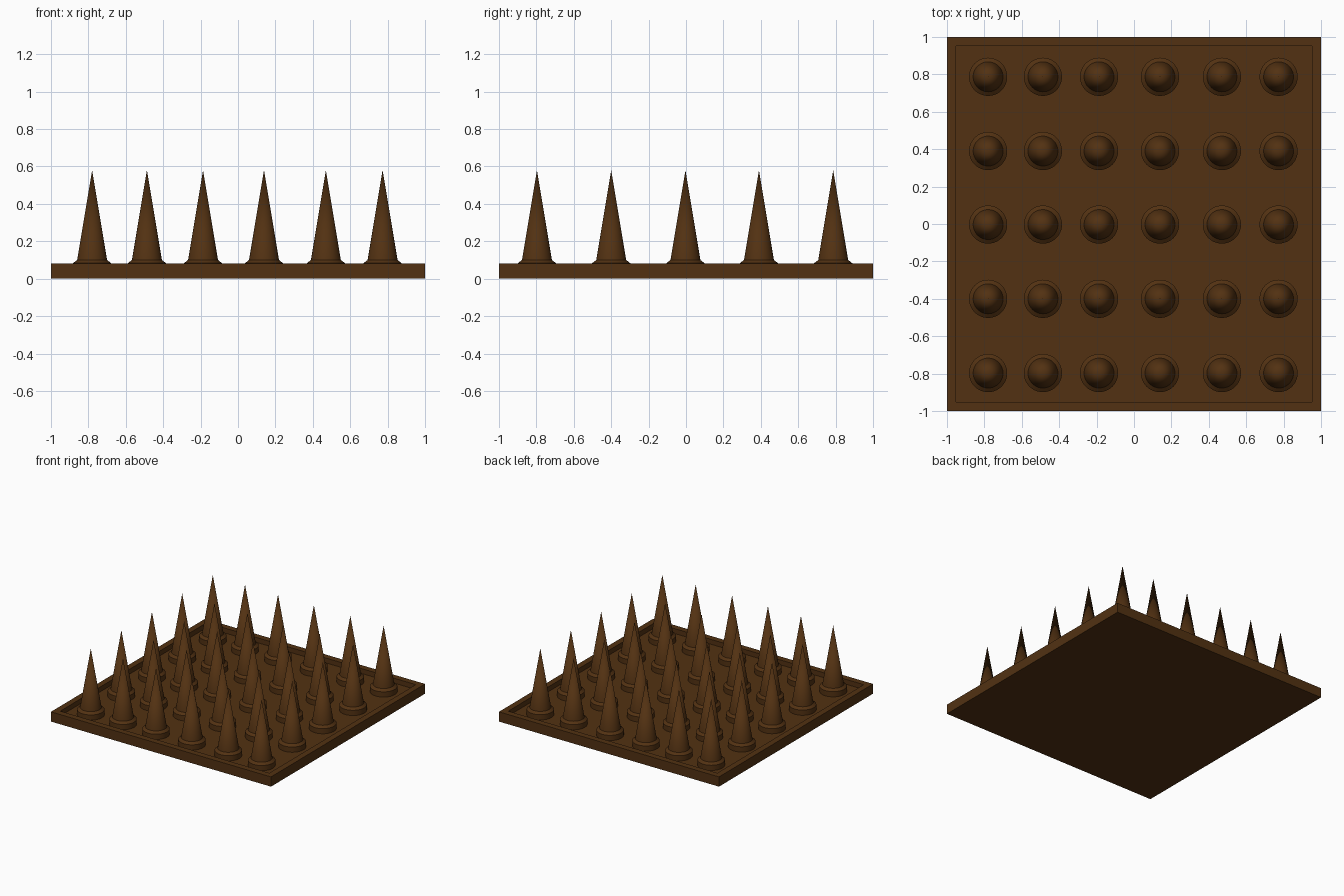
import bpy, bmesh, math

if "Cube" in bpy.data.objects:
    bpy.data.objects.remove(bpy.data.objects["Cube"])

wood = bpy.data.materials.new("dark_brown")
wood.diffuse_color = (0.085, 0.031, 0.006, 1)
wood.use_nodes = True
wood.node_tree.nodes["Principled BSDF"].inputs["Base Color"].default_value = wood.diffuse_color

H, FLOOR, INNER = 0.08, 0.04, 0.93   # tray height, recess floor height, recess half-width


def finish(name, bm):
    me = bpy.data.meshes.new(name)
    bm.to_mesh(me)
    bm.free()
    me.materials.append(wood)
    ob = bpy.data.objects.new(name, me)
    bpy.context.collection.objects.link(ob)
    return ob


# square tray: a slab whose top is inset and pushed down
bm = bmesh.new()
bmesh.ops.create_cube(bm, size=1)
for v in bm.verts:
    v.co = (v.co.x * 2, v.co.y * 2, (v.co.z + 0.5) * H)
bm.faces.ensure_lookup_table()
bm.normal_update()
top = [f for f in bm.faces if f.normal.z > 0.9]
bmesh.ops.inset_region(bm, faces=top, thickness=1 - INNER)
ext = bmesh.ops.extrude_face_region(bm, geom=top)
bmesh.ops.delete(bm, geom=top, context='FACES')
for v in [g for g in ext["geom"] if isinstance(g, bmesh.types.BMVert)]:
    v.co.z = FLOOR
bmesh.ops.recalc_face_normals(bm, faces=bm.faces)
finish("tray", bm)

# spike with collar: profile revolved around z
PROFILE = [(0.102, FLOOR), (0.102, 0.083), (0.08, 0.10), (0.0, 0.58)]
SEG = 48
bm = bmesh.new()
rings = []
for r, z in PROFILE[:-1]:
    rings.append([bm.verts.new((r * math.cos(2 * math.pi * i / SEG),
                                r * math.sin(2 * math.pi * i / SEG), z)) for i in range(SEG)])
apex = bm.verts.new((0, 0, PROFILE[-1][1]))
for i in range(SEG):
    j = (i + 1) % SEG
    for a, b in zip(rings, rings[1:]):
        bm.faces.new((a[i], a[j], b[j], b[i]))
    bm.faces.new((rings[-1][i], rings[-1][j], apex))
spike = finish("spike", bm)
bpy.context.view_layer.objects.active = spike
spike.select_set(True)
bpy.ops.object.shade_smooth_by_angle(angle=math.radians(25))

# grid of spikes sharing one mesh
XS = [-0.78, -0.487, -0.187, 0.139, 0.47, 0.773]
YS = [-0.797, -0.40, -0.003, 0.39, 0.787]
spots = [(x, y) for x in XS for y in YS]
spike.location = (*spots[0], 0)
for x, y in spots[1:]:
    copy = spike.copy()
    copy.location = (x, y, 0)
    bpy.context.collection.objects.link(copy)
